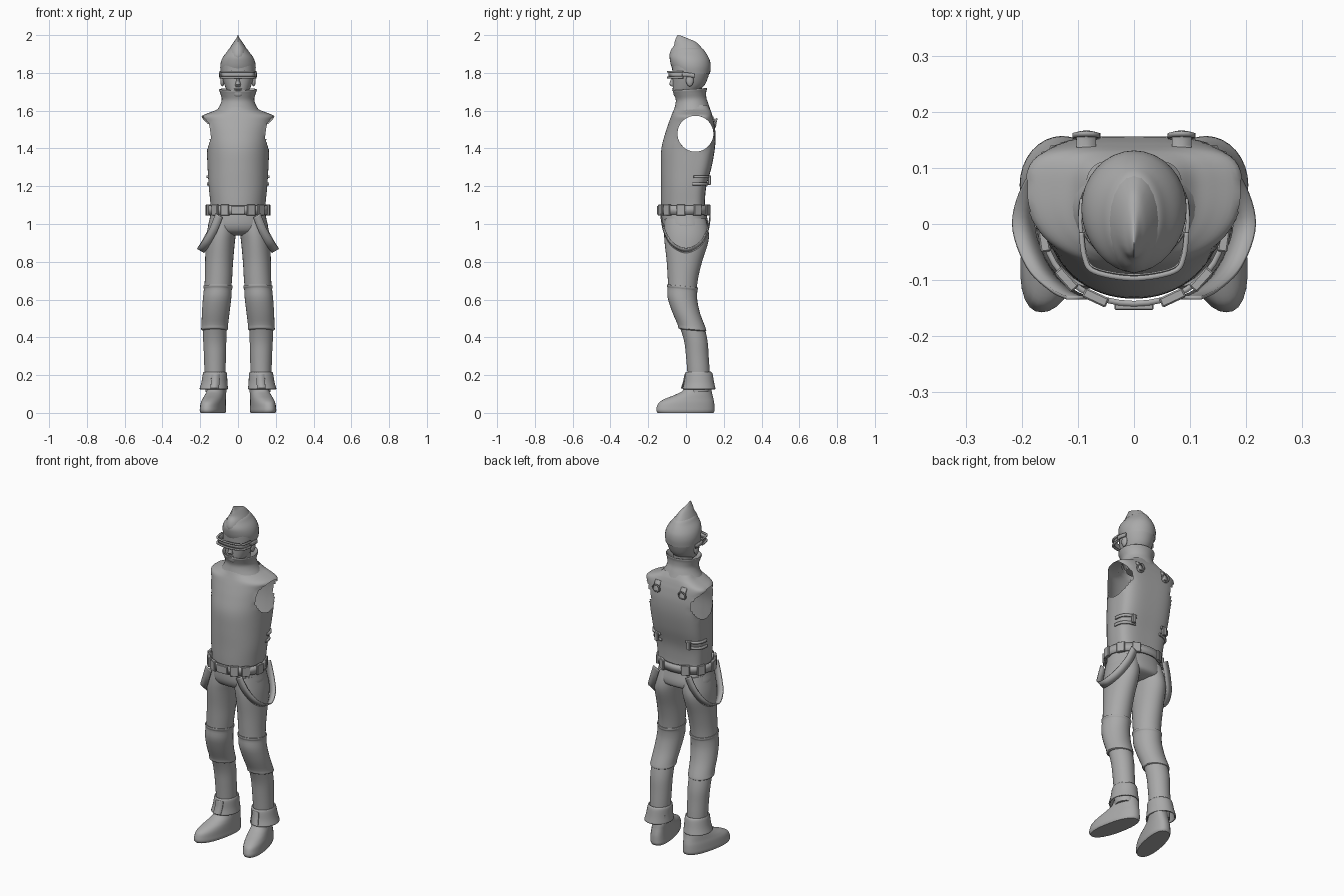
import bpy, bmesh, math
from mathutils import Vector

grey = bpy.data.materials.new("plain_grey")
grey.diffuse_color = (0.4, 0.4, 0.4, 1)


def finish(name, bm, angle=40, thick=0.0):
    bmesh.ops.recalc_face_normals(bm, faces=bm.faces)
    me = bpy.data.meshes.new(name)
    bm.to_mesh(me)
    bm.free()
    me.materials.append(grey)
    ob = bpy.data.objects.new(name, me)
    bpy.context.collection.objects.link(ob)
    if thick:
        mod = ob.modifiers.new("thickness", 'SOLIDIFY')
        mod.thickness = thick
        mod.offset = 0
    bpy.ops.object.select_all(action='DESELECT')
    ob.select_set(True)
    bpy.context.view_layer.objects.active = ob
    bpy.ops.object.shade_smooth_by_angle(angle=math.radians(angle))
    return ob


def spline(rows, steps):
    """Catmull-Rom interpolation through tuples."""
    out = []
    for i in range(len(rows) - 1):
        p = [rows[max(0, min(len(rows) - 1, i + k))] for k in (-1, 0, 1, 2)]
        for j in range(steps):
            t = j / steps
            out.append(tuple(0.5 * (2 * b + (c - a) * t + (2 * a - 5 * b + 4 * c - d) * t * t
                                    + (3 * b - a - 3 * c + d) * t ** 3) for a, b, c, d in zip(*p)))
    return out + [rows[-1]]


def ring_point(row, t, pf=2, pb=2, frac=0.5):
    """Point of a section (z, x centre, half width, front y, back y)."""
    z, xc, hw, yf, yb = row
    c, s = math.cos(t), math.sin(t)
    p = pb if s > 0 else pf
    r = (abs(c) ** p + abs(s) ** p) ** (-1 / p)
    yc = yf + (yb - yf) * frac
    return Vector((xc + hw * r * c, yc + r * s * ((yb - yc) if s > 0 else (yc - yf)), z))


def loft_mesh(rows, n=32, steps=4, caps=(True, True), side=1, tilt=0, shear=0, **kw):
    bm = bmesh.new()
    rings = []
    for row in spline(rows, steps):
        ring = []
        for i in range(n):
            v = ring_point(row, 2 * math.pi * i / n, **kw)
            ring.append(bm.verts.new(((v.x + shear * v.y) * side, v.y, v.z + tilt * v.y)))
        rings.append(ring)
    for a, b in zip(rings, rings[1:]):
        for i in range(n):
            bm.faces.new((a[i], a[(i + 1) % n], b[(i + 1) % n], b[i]))
    for use, ring in zip(caps, (rings[0], rings[-1])):
        if use:
            bm.faces.new(ring)
    return bm


def loft(name, rows, thick=0, **kw):
    return finish(name, loft_mesh(rows, **kw), thick=thick)


def ribbon(name, path, width, thick, steps=6):
    """Flat band along a path; width is the full width vector."""
    bm = bmesh.new()
    w = Vector(width) / 2
    pairs = [(bm.verts.new(Vector(p) - w), bm.verts.new(Vector(p) + w)) for p in spline(path, steps)]
    for a, b in zip(pairs, pairs[1:]):
        bm.faces.new((a[0], b[0], b[1], a[1]))
    return finish(name, bm, thick=thick)


def box(name, loc, size, turn=0.0):
    bm = bmesh.new()
    bmesh.ops.create_cube(bm, size=1)
    bmesh.ops.scale(bm, vec=size, verts=bm.verts)
    bmesh.ops.bevel(bm, geom=bm.edges[:], offset=min(size) * 0.15, segments=1, affect='EDGES')
    ob = finish(name, bm, 20)
    ob.location = loc
    ob.rotation_euler.z = turn


def ball(name, loc, size, seg=16):
    bm = bmesh.new()
    bmesh.ops.create_uvsphere(bm, u_segments=seg, v_segments=seg // 2, radius=1)
    bmesh.ops.scale(bm, vec=size, verts=bm.verts)
    finish(name, bm).location = loc


# Sleeveless top with open round armholes
torso_rows = [(1.06, 0, .142, -.13, .10), (1.12, 0, .147, -.132, .10), (1.2, 0, .155, -.132, .108),
              (1.3, 0, .161, -.133, .135), (1.4, 0, .166, -.13, .153), (1.48, 0, .175, -.11, .156),
              (1.54, 0, .187, -.09, .148), (1.572, 0, .19, -.078, .14), (1.592, 0, .145, -.07, .134),
              (1.607, 0, .11, -.064, .128), (1.63, 0, .085, -.055, .115)]
shape = dict(pf=2.1, pb=3.6, frac=0.62)
bm = loft_mesh(torso_rows, n=72, steps=5, caps=(False, False), **shape)
HY, HZ, HR = .05, 1.478, .095
hole = [f for f in bm.faces if abs(f.calc_center_median().x) > .08
        and math.hypot(f.calc_center_median().y - HY, f.calc_center_median().z - HZ) < HR]
bmesh.ops.delete(bm, geom=hole, context='FACES')
for v in bm.verts:
    d = math.hypot(v.co.y - HY, v.co.z - HZ)
    if v.is_boundary and abs(v.co.x) > .08 and d < .13:
        v.co.y = HY + (v.co.y - HY) * HR / d
        v.co.z = HZ + (v.co.z - HZ) * HR / d
finish("sleeveless_top", bm, 60)

# High collar folding back down inside, and the neck
loft("collar", [(1.60, 0, .112, -.066, .128), (1.63, 0, .094, -.058, .118), (1.66, 0, .086, -.054, .108),
                (1.69, 0, .094, -.063, .107), (1.708, 0, .1, -.07, .111), (1.71, 0, .094, -.064, .106),
                (1.68, 0, .078, -.05, .097), (1.63, 0, .072, -.045, .09)], caps=(False, False), tilt=.07)
loft("neck", [(1.60, 0, .06, -.03, .085), (1.66, 0, .052, -.025, .08), (1.73, 0, .055, -.03, .085)])

# Head
loft("head", [(1.672, 0, .018, -.055, -.01), (1.68, 0, .035, -.064, .02), (1.70, 0, .054, -.068, .06),
              (1.735, 0, .071, -.07, .098), (1.78, 0, .085, -.071, .118), (1.82, 0, .09, -.073, .127),
              (1.86, 0, .085, -.076, .125), (1.9, 0, .06, -.07, .10), (1.92, 0, .03, -.04, .06)], pf=2.3)
loft("nose", [(1.728, 0, .014, -.075, -.05), (1.738, 0, .015, -.088, -.05),
              (1.76, 0, .009, -.082, -.05), (1.785, 0, .007, -.074, -.05)], n=12, steps=2)
for z in (1.708, 1.716):
    ball("lip", (0, -.067, z), (.02, .006, .004), 12)
for s in (-1, 1):
    ball("ear", (s * .083, .02, 1.76), (.011, .02, .032))

# Swept hair with a raised crest
loft("hair_cap", [(1.795, 0, .09, -.06, .127), (1.83, 0, .094, -.076, .131), (1.86, 0, .09, -.084, .128),
                  (1.885, 0, .079, -.086, .118), (1.91, 0, .06, -.078, .103), (1.93, 0, .044, -.065, .085),
                  (1.94, 0, .02, -.04, .05)], caps=(False, True))
loft("hair_crest", [(1.86, 0, .05, -.08, .1), (1.89, 0, .055, -.088, .11), (1.92, 0, .048, -.08, .093),
                    (1.945, 0, .035, -.064, .072), (1.965, 0, .022, -.06, .05), (1.98, 0, .011, -.055, .015),
                    (2.0, 0, .001, -.045, -.035)], n=20)

# Wraparound glasses: two rails, a recessed lens and side arms
rail = [(-.094, -.015), (-.088, -.06), (-.07, -.085), (0, -.097), (.07, -.085), (.088, -.06), (.094, -.015)]
for z in (1.776, 1.806):
    ribbon("glasses_rail", [(x, y, z) for x, y in rail], (0, 0, .009), .009)
ribbon("glasses_lens", [(x * .96, y * .93, 1.791) for x, y in rail], (0, 0, .026), .003)
for s in (-1, 1):
    ribbon("glasses_arm", [(s * .094, -.02, 1.791), (s * .096, .01, 1.79), (s * .093, .045, 1.785)],
           (0, 0, .022), .007)

# Trousers: pelvis and legs
loft("trouser_seat", [(1.09, 0, .14, -.125, .1), (1.03, 0, .15, -.128, .113), (.985, 0, .158, -.122, .12),
                      (.955, 0, .14, -.10, .11), (.938, 0, .07, -.05, .06)], pf=2.2, pb=2.4)
leg = [(1.03, .08, .068, -.112, .105), (.96, .087, .077, -.116, .12), (.9, .094, .077, -.113, .117),
       (.8, .1, .074, -.102, .085), (.7, .104, .072, -.096, .062), (.6, .111, .069, -.09, .055),
       (.53, .117, .066, -.065, .07), (.46, .122, .062, -.035, .096), (.38, .123, .061, -.01, .114),
       (.3, .122, .058, 0, .12), (.2, .122, .055, .008, .126), (.11, .123, .048, .012, .125)]
knee = [(.668, .106, .07, -.09, .052), (.67, .106, .077, -.101, .063), (.66, .106, .077, -.101, .063),
        (.65, .107, .074, -.098, .06), (.6, .111, .075, -.097, .06), (.53, .118, .073, -.074, .076),
        (.465, .123, .07, -.045, .102), (.445, .124, .071, -.04, .107), (.44, .124, .06, -.025, .095)]
foot = [(0, .133, .056, -.15, .145), (.012, .133, .06, -.157, .151), (.03, .133, .059, -.155, .151),
        (.055, .132, .057, -.143, .149), (.075, .13, .054, -.11, .145), (.095, .128, .051, -.06, .14),
        (.12, .125, .048, -.015, .135), (.17, .122, .045, .01, .125)]
cuff = [(.215, .122, .056, .003, .13), (.205, .122, .06, -.002, .137), (.16, .125, .065, -.006, .145),
        (.125, .128, .072, -.014, .153)]
for s, label in ((-1, "left"), (1, "right")):
    loft(label + "_trouser_leg", leg, side=s)
    loft(label + "_knee_sleeve", knee, side=s, steps=3, tilt=-.1)
    loft(label + "_shoe", foot, side=s, shear=-.2, pf=2.2, pb=2.4)
    loft(label + "_ankle_cuff", cuff, side=s, thick=.008, caps=(False, False))
    # Split flap at the front of the cuff
    ribbon(label + "_cuff_flap", [(s * .118, -.003, .205), (s * .12, -.011, .165), (s * .124, -.022, .13)],
           (s * .045, -.004, 0), .006)

    # Hanging hip strap
    ribbon(label + "_hip_strap", [(s * .1, -.132, 1.045), (s * .13, -.117, .97), (s * .172, -.075, .895),
                                  (s * .197, 0, .86), (s * .175, .075, .895), (s * .135, .115, .97),
                                  (s * .105, .128, 1.045)], (s * .038, 0, .022), .006)

    # Shoulder-blade loops and lower-back ridges
    ribbon(label + "_back_tab", [(s * .085, .135, 1.575), (s * .085, .15, 1.55), (s * .085, .157, 1.52)],
           (.035, 0, 0), .008)
    ring = [(s * .085 + .022 * math.cos(a), .157 + .004 * math.sin(a), 1.535 + .022 * math.sin(a))
            for a in [math.pi * k / 5 for k in range(11)]]
    ribbon(label + "_back_loop", ring, (0, .009, .003), .006, 2)
    for z, hw, yb in ((1.25, .159, .122), (1.212, .156, .111)):
        arc = [ring_point((z, 0, hw + .003, -.133, yb + .003), math.radians(a), **shape)
               for a in (8, 22, 36, 50, 62)]
        ribbon(label + "_back_ridge", [(s * p.x, p.y, p.z) for p in arc], (0, 0, .014), .01)
    box(label + "_back_clip", (s * .105, .124, 1.232), (.022, .016, .05))

# Belt with front plate, buckles and side blocks
loft("belt", [(1.05, 0, .16, -.142, .125), (1.097, 0, .16, -.142, .125)], steps=1, thick=.01,
     caps=(False, False), n=40)
box("belt_plate", (0, -.147, 1.073), (.07, .012, .045))
for deg in (-65, -42, -8, 30, 62):
    a = math.radians(deg)
    for s in (-1, 1):
        box("belt_block", (s * .162 * math.cos(a), -.008 + .136 * math.sin(a), 1.073),
            (.046, .018, .058), s * (a + math.pi / 2))
